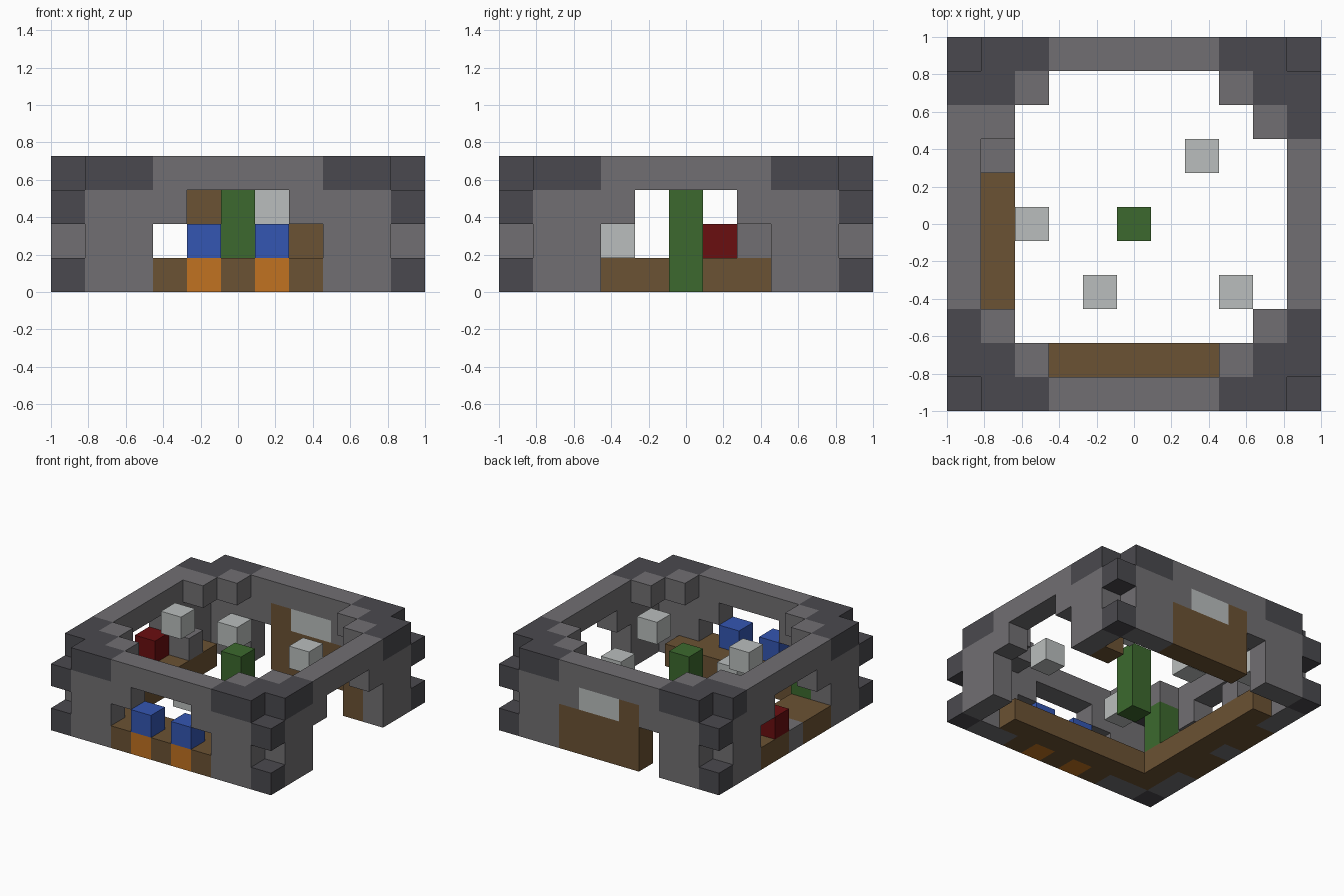
import bpy, bmesh, math
from mathutils import Vector

cube = bpy.data.objects.get("Cube")
if cube:
    bpy.data.objects.remove(cube, do_unlink=True)

N = 11                 # blocks along each side
U = 2 / N              # size of one block
LAST = N - 1
cells = {}             # (x, y, z) -> part name


def fill(part, xs, ys, zs):
    """Place a box of blocks; each range is one index or an inclusive pair."""
    def span(r):
        return range(r, r + 1) if isinstance(r, int) else range(r[0], r[1] + 1)
    for x in span(xs):
        for y in span(ys):
            for z in span(zs):
                cells[x, y, z] = part


def clear(xs, ys, zs):
    fill(None, xs, ys, zs)


# Four outer walls with dark corner caps
for side in (0, LAST):
    fill("walls", (0, LAST), side, (0, 3))
    fill("walls", side, (0, LAST), (0, 3))
for a in (1, 2, 8, 9):
    for side in (0, LAST):
        fill("corner_trim", a, side, 3)
        fill("corner_trim", side, a, 3)
fill("walls", 0, 8, 3)

# Corners: alternating blocks, roof pieces and inner brackets
for cx, sx in ((0, 1), (LAST, -1)):
    for cy, sy in ((0, 1), (LAST, -1)):
        for z in (0, 2):
            fill("corner_trim", cx, cy, z)
        for z in (1, 3):
            clear(cx, cy, z)
        fill("corner_trim", cx + sx, cy + sy, 3)
        fill("walls", cx + 2 * sx, cy + sy, 3)
        fill("walls", cx + sx, cy + 2 * sy, 3)

# Arched openings: front window, left-hand window, doorway
clear((3, 7), 0, 1)
clear((4, 6), 0, 2)
clear(0, (3, 7), 1)
clear(0, (4, 6), 2)
clear(LAST, (3, 7), (0, 1))
clear(LAST, (4, 6), 2)

# Timber sills and inner ledge
fill("timber", (3, 7), 0, 0)
fill("timber", 0, (3, 7), 0)
fill("timber", (1, 8), 1, 0)
fill("timber", 1, (1, 8), 0)
fill("timber", 9, 8, (0, 2))

# Back panel with a pale window and a gap beside it
fill("timber", (4, 7), LAST, (0, 1))
fill("timber", 4, LAST, 2)
fill("pale_blocks", (5, 6), LAST, 2)
clear(3, LAST, (0, 1))

# Details in the windows
for x in (4, 6):
    fill("orange_blocks", x, 0, 0)
    fill("blue_blocks", x, 0, 1)
fill("red_block", 0, 6, 1)
fill("walls", 0, 5, 0)
fill("walls", 1, 7, 1)

# Green posts and floating pale blocks
fill("green_posts", 5, 5, (0, 2))
fill("green_posts", 1, 2, (1, 2))
for spot in ((7, 7, 2), (2, 5, 3), (4, 3, 1), (8, 3, 2), (2, 9, 1)):
    fill("pale_blocks", *spot)


def linear(v):
    v /= 255
    return v / 12.92 if v <= 0.04045 else ((v + 0.055) / 1.055) ** 2.4


def material(name, rgb):
    mat = bpy.data.materials.new(name)
    mat.use_nodes = True
    col = (*[linear(v) for v in rgb], 1)
    mat.diffuse_color = col
    bsdf = next(n for n in mat.node_tree.nodes if n.type == 'BSDF_PRINCIPLED')
    bsdf.inputs["Base Color"].default_value = col
    bsdf.inputs["Roughness"].default_value = 0.9
    return mat


AXES = [Vector(v) for v in ((1, 0, 0), (0, 1, 0), (0, 0, 1))]


def build(part, mat):
    """Skin all exposed block faces of one part and merge flat areas."""
    bm = bmesh.new()
    for cell, owner in cells.items():
        if owner != part:
            continue
        centre = Vector(cell) + Vector((0.5, 0.5, 0.5))
        for i in range(3):
            for sign in (1, -1):
                n = AXES[i] * sign
                if cells.get(tuple(int(c) for c in Vector(cell) + n)):
                    continue
                u = AXES[(i + 1) % 3]
                v = AXES[(i + 2) % 3] * sign
                quad = ((-1, -1), (1, -1), (1, 1), (-1, 1))
                bm.faces.new([bm.verts.new(
                    (centre + (n + u * p + v * q) / 2 - Vector((N / 2, N / 2, 0))) * U)
                    for p, q in quad])
    bmesh.ops.remove_doubles(bm, verts=bm.verts, dist=U / 100)
    bmesh.ops.dissolve_limit(bm, angle_limit=math.radians(1),
                             verts=bm.verts, edges=bm.edges)
    mesh = bpy.data.meshes.new(part)
    bm.to_mesh(mesh)
    bm.free()
    mesh.materials.append(mat)
    obj = bpy.data.objects.new(part, mesh)
    bpy.context.collection.objects.link(obj)


# One object and one colour for each part
for part, name, rgb in (
        ("walls", "stone grey", (113, 111, 114)),
        ("corner_trim", "dark stone", (74, 73, 78)),
        ("timber", "wood brown", (107, 82, 51)),
        ("pale_blocks", "pale grey", (186, 190, 189)),
        ("green_posts", "leaf green", (60, 105, 46)),
        ("blue_blocks", "blue", (52, 86, 178)),
        ("orange_blocks", "orange", (193, 114, 33)),
        ("red_block", "dark red", (106, 14, 16))):
    build(part, material(name, rgb))
